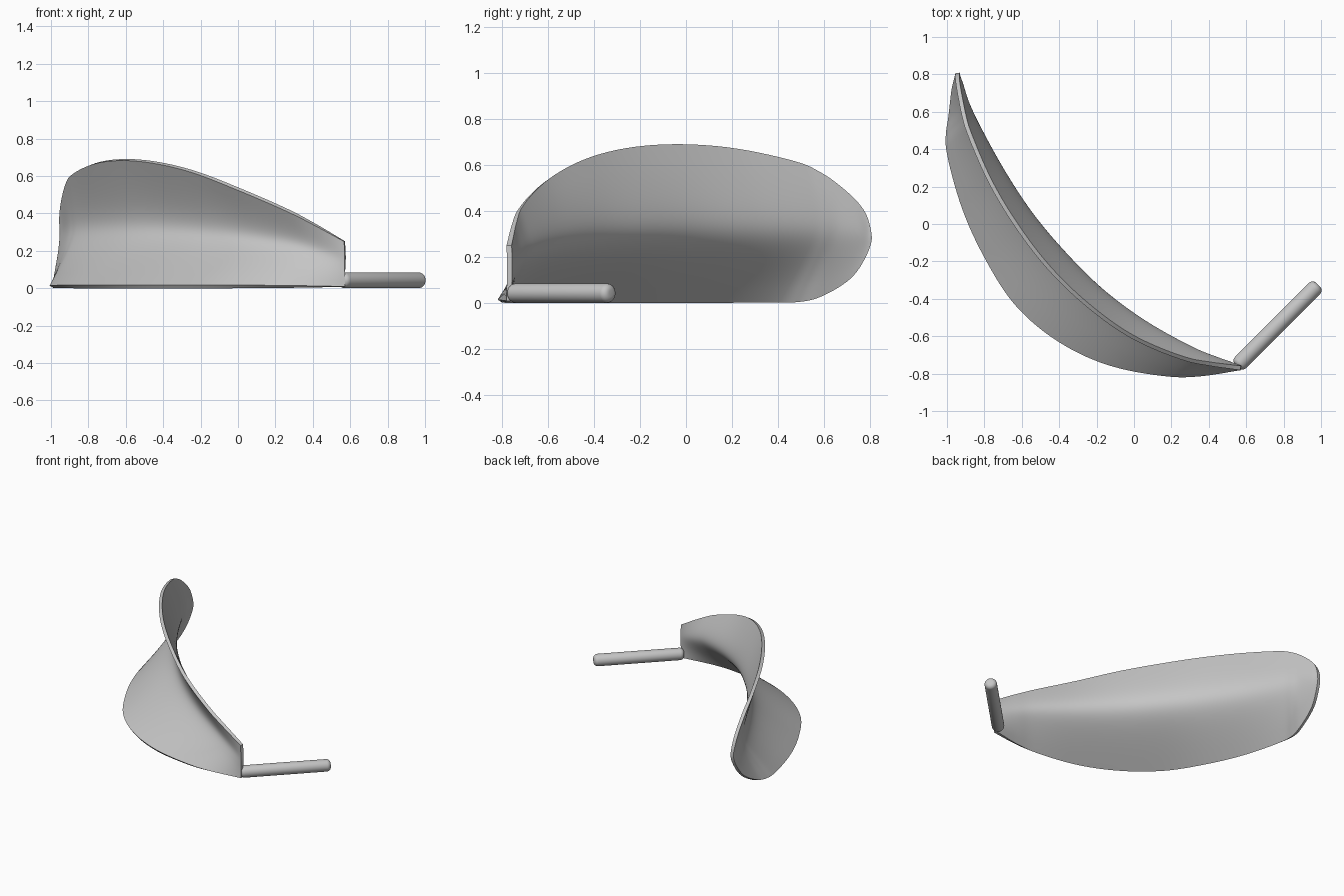
import bpy, bmesh, math
from mathutils import Vector

cube = bpy.data.objects.get("Cube")
if cube:
    bpy.data.objects.remove(cube)

grey = bpy.data.materials.new("plain grey")
grey.use_nodes = True
grey.diffuse_color = (0.56, 0.56, 0.56, 1)
grey.node_tree.nodes["Principled BSDF"].inputs["Base Color"].default_value = grey.diffuse_color


def make_object(name, bm, thickness=0):
    mesh = bpy.data.meshes.new(name)
    bm.to_mesh(mesh)
    bm.free()
    mesh.materials.append(grey)
    obj = bpy.data.objects.new(name, mesh)
    bpy.context.collection.objects.link(obj)
    bpy.ops.object.select_all(action="DESELECT")
    obj.select_set(True)
    bpy.context.view_layer.objects.active = obj
    if thickness:
        shell = obj.modifiers.new("thickness", "SOLIDIFY")
        shell.thickness = thickness
        shell.offset = 0
        bpy.ops.object.modifier_apply(modifier=shell.name)
    bpy.ops.object.shade_smooth_by_angle(angle=math.radians(45))
    return obj


def smooth_path(points, steps=8):
    """Centripetal Catmull-Rom curve; the last point only guides the tangent."""
    pts = [2 * points[0] - points[1]] + points
    path = []
    for quad in zip(pts, pts[1:], pts[2:], pts[3:]):
        knots = [0]
        for p, q in zip(quad, quad[1:]):
            knots.append(knots[-1] + math.sqrt((q - p).length))
        for i in range(steps):
            t = knots[1] + (knots[2] - knots[1]) * i / steps

            def blend(p, q, a, b):
                return p.lerp(q, (t - knots[a]) / (knots[b] - knots[a]))

            a, b, c = (blend(quad[k], quad[k + 1], k, k + 1) for k in range(3))
            path.append(blend(blend(a, b, 0, 2), blend(b, c, 1, 3), 1, 2))
    return path + [points[-2]]


# Blade stations from root to tip: distance along the chord, then sideways
# offset and height of the lower edge, the inner fold and the upper edge
stations = [
    (-1.34, -.2, 0, -.195, .15, -.2, .25),
    (-1.15, -.46, 0, -.29, .19, -.345, .345),
    (-1, -.615, 0, -.355, .22, -.445, .41),
    (-.6, -.89, 0, -.475, .26, -.61, .533),
    (-.2, -1.03, 0, -.54, .285, -.68, .623),
    (.2, -1.06, 0, -.545, .3, -.69, .672),
    (.6, -.975, 0, -.51, .31, -.64, .686),
    (1, -.825, 0, -.425, .31, -.54, .665),
    (1.4, -.59, 0, -.305, .305, -.38, .6),
    (1.48, -.51, 0, -.275, .3, -.335, .57),
    (1.55, -.415, .015, -.245, .3, -.29, .535),
    (1.68, -.25, .1, -.175, .295, -.2, .44),
    (1.73, -.17, .19, -.15, .285, -.16, .375),
]


def place(along, side, height):
    return Vector(((side - along) / 2, (side + along) / 2, height))


tip = place(1.75, -.135, .28)
lower, fold, upper = ([place(s[0], s[k], s[k + 1]) for s in stations] for k in (1, 3, 5))
for p in lower:
    p.z += 0.008
guides = zip(smooth_path(lower + [tip, upper[-1]]),
             smooth_path(fold + [tip, 2 * tip - fold[-1]]),
             smooth_path(upper + [tip, lower[-1]]))

# Blade: each section is a conic arc, tight at the fold
weight, across = 3.5, 28
bm = bmesh.new()
rows = []
for low, mid, top in guides:
    corner = (mid * (2 + 2 * weight) - low - top) / (2 * weight)
    row = []
    for j in range(across + 1):
        t = j / across
        a, b, c = (1 - t) ** 2, 2 * weight * t * (1 - t), t * t
        row.append(bm.verts.new((a * low + b * corner + c * top) / (a + b + c)))
    rows.append(row)
for r, s in zip(rows, rows[1:]):
    for j in range(across):
        bm.faces.new((r[j], s[j], s[j + 1], r[j + 1]))
bmesh.ops.remove_doubles(bm, verts=bm.verts, dist=0.0005)
bmesh.ops.recalc_face_normals(bm, faces=bm.faces)
make_object("curved_blade", bm, 0.023)

# Handle: round bar with softened ends, lying at an angle to the root
radius = 0.042
start, end = Vector((0.55, -0.76, radius)), Vector((0.985, -0.325, radius))
axis = end - start
bm = bmesh.new()
bmesh.ops.create_cone(bm, cap_ends=True, segments=32, radius1=radius, radius2=radius,
                      depth=axis.length)
rims = [e for e in bm.edges if abs(e.verts[0].co.z - e.verts[1].co.z) < 0.001]
bmesh.ops.bevel(bm, geom=rims, offset=0.028, segments=5, profile=0.5, affect="EDGES")
handle = make_object("handle_bar", bm)
handle.location = (start + end) / 2
handle.rotation_euler = axis.to_track_quat("Z", "Y").to_euler()
